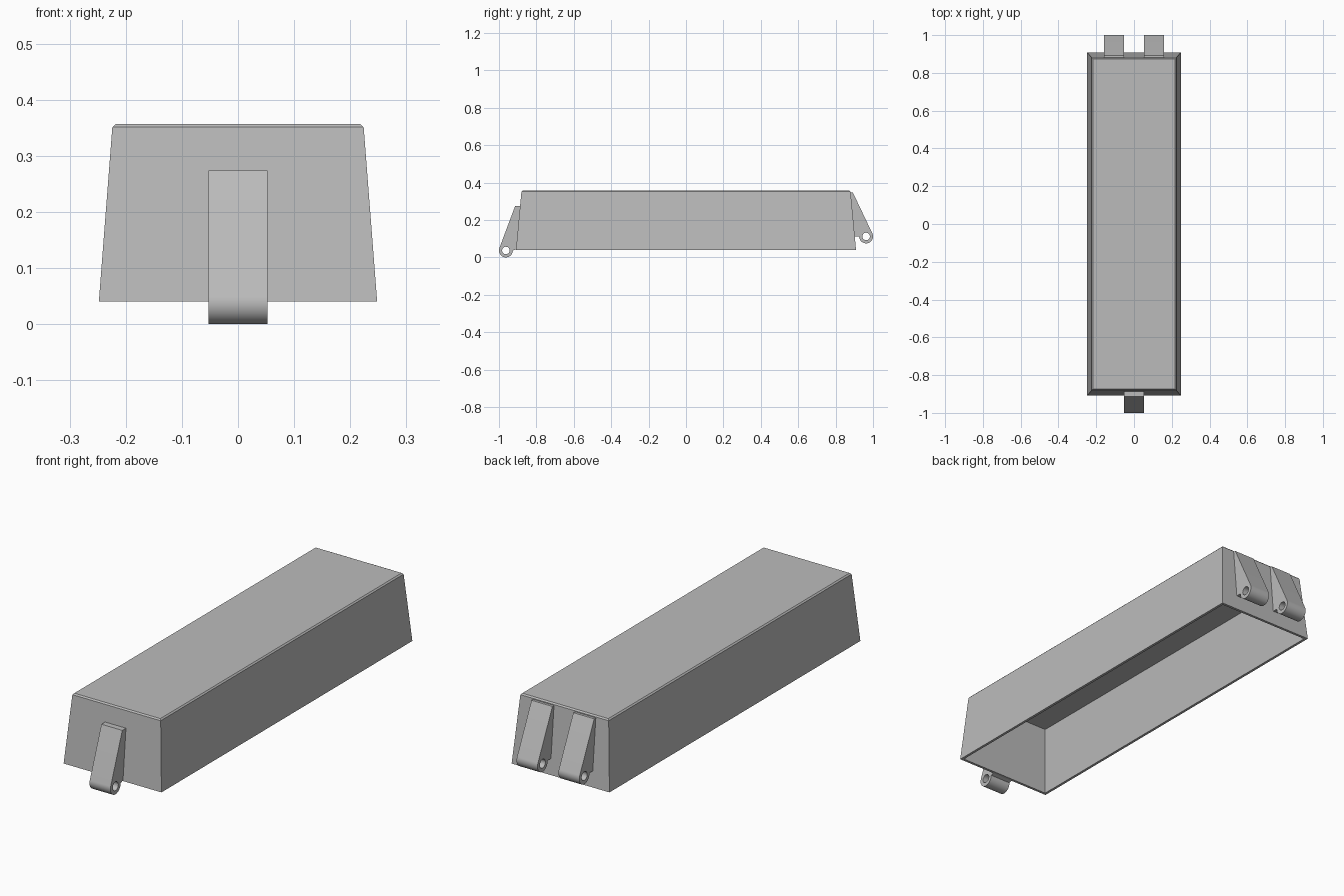
import bpy, bmesh, math
from mathutils import Matrix

default = bpy.data.objects.get("Cube")
if default:
    bpy.data.objects.remove(default, do_unlink=True)

grey = bpy.data.materials.new("plain grey")
grey.use_nodes = True
COLOUR = (0.5, 0.5, 0.5, 1)
grey.diffuse_color = COLOUR
grey.node_tree.nodes["Principled BSDF"].inputs["Base Color"].default_value = COLOUR

BOTTOM, TOP, WALL, EDGE = 0.04, 0.357, 0.012, 0.006
BASE_Y, TOP_Y = 0.909, 0.88


def ring(bm, hx, hy, z):
    return [bm.verts.new((sx * hx, sy * hy, z))
            for sx, sy in ((-1, -1), (1, -1), (1, 1), (-1, 1))]


# Hollow tapered cover, open underneath, with a chamfered top edge
bm = bmesh.new()
rings = [ring(bm, *r) for r in (
    (0.224 - WALL, TOP_Y - WALL, TOP - WALL),
    (0.248 - WALL, BASE_Y - WALL, BOTTOM),
    (0.248, BASE_Y, BOTTOM),
    (0.224, TOP_Y, TOP - EDGE),
    (0.224 - EDGE, TOP_Y - EDGE, TOP))]
for a, b in zip(rings, rings[1:]):
    for i in range(4):
        j = (i + 1) % 4
        bm.faces.new((a[i], a[j], b[j], b[i]))
bm.faces.new(rings[0])
bm.faces.new(rings[-1])
bmesh.ops.recalc_face_normals(bm, faces=bm.faces)
mesh = bpy.data.meshes.new("cover")
bm.to_mesh(mesh)
bm.free()
cover = bpy.data.objects.new("cover", mesh)
bpy.context.collection.objects.link(cover)
mesh.materials.append(grey)


def wall_y(z):
    """Distance out to just inside the sloping end wall at height z."""
    return BASE_Y + (TOP_Y - BASE_Y) * (z - BOTTOM) / (TOP - BOTTOM) - 0.005


def arc(cy, cz, r, start, end, n):
    return [(cy + r * math.cos(start + (end - start) * i / n),
             cz + r * math.sin(start + (end - start) * i / n)) for i in range(n + 1)]


def lug(name, side, x, eye_y, eye_z, top_y, top_z, heel_z):
    """Wedge bracket tapering up the end wall, with a pierced round eye."""
    r, hole = 0.037, 0.02
    dy, dz = top_y - eye_y, top_z - eye_z
    tangent = math.atan2(dz, dy) - math.acos(r / math.hypot(dy, dz))
    outline = [(wall_y(heel_z), heel_z), (wall_y(top_z), top_z), (top_y, top_z)]
    outline += arc(eye_y, eye_z, r, tangent, -math.pi, 28)
    pin_hole = arc(eye_y, eye_z, hole, 0, math.tau, 32)[:-1]
    curve = bpy.data.curves.new(name, "CURVE")
    curve.dimensions = "2D"
    curve.fill_mode = "BOTH"
    curve.extrude = 0.053
    for loop in (outline, pin_hole):
        spline = curve.splines.new("POLY")
        spline.points.add(len(loop) - 1)
        spline.use_cyclic_u = True
        for p, (y, z) in zip(spline.points, loop):
            p.co = (side * y, z, 0, 1)
    obj = bpy.data.objects.new(name, curve)
    bpy.context.collection.objects.link(obj)
    # Profile plane stands upright along the length, extruded across x
    obj.matrix_world = Matrix(((0, 0, 1, x), (1, 0, 0, 0), (0, 1, 0, 0), (0, 0, 0, 1)))
    bpy.ops.object.select_all(action="DESELECT")
    obj.select_set(True)
    bpy.context.view_layer.objects.active = obj
    bpy.ops.object.convert(target="MESH")
    obj = bpy.context.object
    obj.data.materials.clear()
    obj.data.materials.append(grey)
    bm = bmesh.new()
    bm.from_mesh(obj.data)
    bmesh.ops.remove_doubles(bm, verts=bm.verts, dist=0.0001)
    bmesh.ops.recalc_face_normals(bm, faces=bm.faces)
    bm.to_mesh(obj.data)
    bm.free()
    bpy.ops.object.shade_smooth_by_angle(angle=math.radians(30))


# One low lug at the front, a raised pair at the back
lug("front_lug", -1, 0, 0.963, 0.037, 0.914, 0.274, 0.045)
for label, sign in (("left", 1), ("right", -1)):
    lug("back_lug_" + label, 1, sign * 0.106, 0.963, 0.112, 0.892, 0.347, 0.112)
